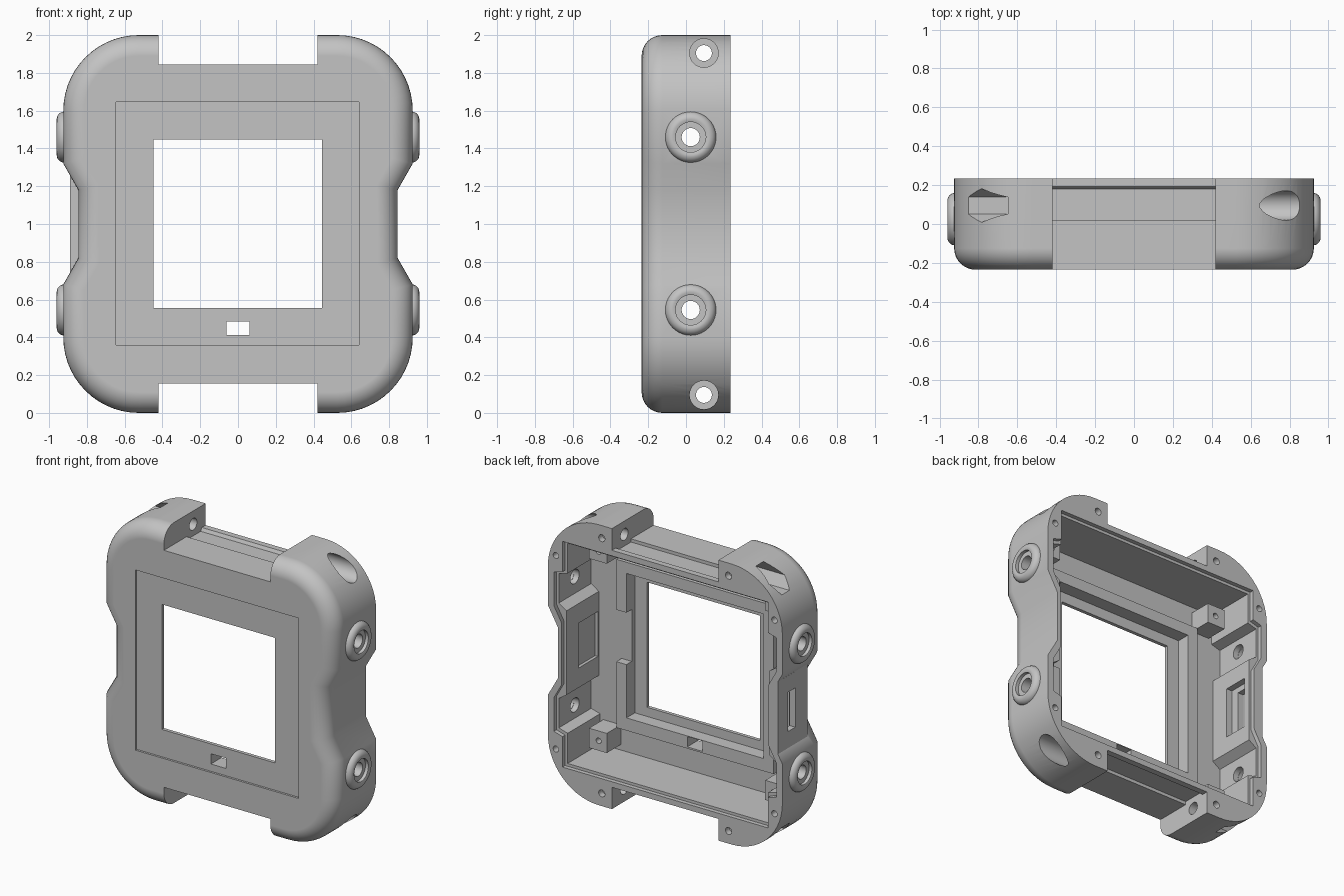
import bpy, bmesh, math

old = bpy.data.objects.get("Cube")
if old:
    bpy.data.objects.remove(old, do_unlink=True)

grey = bpy.data.materials.new("plain_grey")
grey.use_nodes = True
COLOUR = (0.55, 0.55, 0.55, 1)
grey.diffuse_color = COLOUR
grey.node_tree.nodes["Principled BSDF"].inputs["Base Color"].default_value = COLOUR
BACK = 0.235
FRONT = -0.235


def make(name, loops, closed=False):
    """Skin equal-length loops of points; cap the ends, or close into a ring."""
    bm = bmesh.new()
    rings = [[bm.verts.new(p) for p in loop] for loop in loops]
    n = len(rings[0])
    pairs = list(zip(rings, rings[1:]))
    if closed:
        pairs.append((rings[-1], rings[0]))
    else:
        bm.faces.new(rings[0])
        bm.faces.new(rings[-1])
    for a, b in pairs:
        for i in range(n):
            j = (i + 1) % n
            bm.faces.new((a[i], a[j], b[j], b[i]))
    bmesh.ops.recalc_face_normals(bm, faces=bm.faces)
    me = bpy.data.meshes.new(name)
    bm.to_mesh(me)
    bm.free()
    me.materials.append(grey)
    ob = bpy.data.objects.new(name, me)
    bpy.context.collection.objects.link(ob)
    return ob


def prism(poly, axis, a, b, name="cutter"):
    """Extrude (x, z) along y, or (y, z) along x."""
    if axis == "y":
        return make(name, [[(u, t, v) for u, v in poly] for t in (a, b)])
    return make(name, [[(t, u, v) for u, v in poly] for t in (a, b)])


def box(x0, x1, y0, y1, z0, z1, name="cutter"):
    return prism([(x0, z0), (x1, z0), (x1, z1), (x0, z1)], "y", y0, y1, name)


def circle(cu, cv, r, n=32):
    return [(cu + r * math.cos(2 * math.pi * i / n),
             cv + r * math.sin(2 * math.pi * i / n)) for i in range(n)]


def combine(ob, tool, operation="DIFFERENCE"):
    mod = ob.modifiers.new("bool", "BOOLEAN")
    mod.operation = operation
    mod.solver = "EXACT"
    mod.object = tool
    bpy.context.view_layer.objects.active = ob
    bpy.ops.object.modifier_apply(modifier=mod.name)
    bpy.data.objects.remove(tool, do_unlink=True)


def mirrored(lower):
    """Complete a lower right run of (x, z) points into a four-way symmetric loop."""
    right = lower + [(x, 2 - z) for x, z in reversed(lower)]
    return right + [(-x, z) for x, z in reversed(right)]


def inset(poly, d):
    """Move a counter-clockwise outline inward by d."""
    out = []
    n = len(poly)
    for i, (x, z) in enumerate(poly):
        (ax, az), (bx, bz) = poly[i - 1], poly[(i + 1) % n]
        l1, l2 = math.hypot(x - ax, z - az), math.hypot(bx - x, bz - z)
        n1 = (-(z - az) / l1, (x - ax) / l1)
        n2 = (-(bz - z) / l2, (bx - x) / l2)
        k = d / (1 + n1[0] * n2[0] + n1[1] * n2[1])
        out.append((x + k * (n1[0] + n2[0]), z + k * (n1[1] + n2[1])))
    return out


# Case shell: waisted rounded outline with a rounded front edge
R, FILLET = 0.4, 0.11
corner = [(0.525 + R * math.sin(math.pi / 2 * i / 14),
           R - R * math.cos(math.pi / 2 * i / 14)) for i in range(15)]
outline = mirrored(corner + [(0.925, 0.68), (0.845, 0.82)])
loops = [[(x, BACK, z) for x, z in outline]]
for i in range(9):
    a = math.pi / 2 * i / 8
    y = FRONT + FILLET * (1 - math.sin(a))
    loops.append([(x, y, z) for x, z in inset(outline, FILLET * (1 - math.cos(a)))])
case = make("case_shell", loops)

# Raised side plate on the right-hand waist
combine(case, box(-0.89, -0.83, -0.1, BACK, 0.742, 1.258), "UNION")

# Inner cavity, widened around the side bolts, and the sealing ledge in the rim
cavity = [(0.79, 0.215), (0.79, 0.43), (0.86, 0.45), (0.86, 0.66), (0.80, 0.70)]
ledge = [(0.81, 0.195), (0.81, 0.412), (0.878, 0.432), (0.878, 0.672), (0.817, 0.78)]
combine(case, prism(mirrored(cavity), "y", -0.16, 0.3))
combine(case, prism(mirrored(ledge), "y", 0.205, 0.3))

# Screen retaining frame with an open gap on the left, then the screen pocket
combine(case, box(-0.62, 0.62, -0.18, -0.10, 0.40, 1.60), "UNION")
combine(case, box(-0.54, 0.54, -0.195, 0.1, 0.49, 1.52))
combine(case, box(0.5, 0.65, -0.16, 0.1, 0.87, 1.24))

# Shallow front recess, window and small slot
combine(case, box(-0.645, 0.64, -0.3, -0.22, 0.36, 1.645))
combine(case, box(-0.447, 0.445, -0.3, 0.1, 0.555, 1.447))
combine(case, box(-0.06, 0.06, -0.3, 0.1, 0.412, 0.485))

# Top and bottom gaps between the lugs, with a stepped trough
gap = [(-0.3, 1.845), (0.02, 1.845), (0.02, 1.822), (0.18, 1.822), (0.192, 1.845),
       (0.3, 1.845), (0.3, 2.1), (-0.3, 2.1)]
combine(case, prism(gap, "x", -0.42, 0.42))
combine(case, prism([(y, 2 - z) for y, z in gap], "x", -0.42, 0.42))

for z in (0.095, 1.905):
    # Pin holes through the lugs: round pocket one side, hexagonal the other
    for s in (-1, 1):
        combine(case, prism(circle(0.095, z, 0.042), "x", s * 0.4, s * 1.0))
    combine(case, prism(circle(0.095, z, 0.076), "x", 0.55, 1.0))
    combine(case, prism(circle(0.095, z, 0.087, 6), "x", -1.0, -0.55))

# Screw holes in the back rim and bolt holes through the sides
for s in (-1, 1):
    for z in (0.09, 1.91):
        combine(case, prism(circle(s * 0.5, z, 0.025, 16), "y", 0.19, 0.3))
    for z in (0.31, 1.69):
        combine(case, prism(circle(s * 0.862, z, 0.022, 16), "y", 0.12, 0.3))
    for z in (0.545, 1.46):
        combine(case, prism(circle(0.025, z, 0.05), "x", s * 0.7, s * 1.0))

# Shallow pocket in the left inner wall; pocket and through slot in the right one
combine(case, box(0.7, 0.822, -0.15, 0.07, 0.84, 1.16))
combine(case, box(-0.845, -0.7, -0.02, 0.16, 0.82, 1.18))
combine(case, box(-1.0, -0.7, 0.04, 0.12, 0.86, 1.14))
parts = [case]

# Rounded collars around the side bolt holes: (radius, x) profile
collar = [(0.048, 0.9), (0.135, 0.9)]
collar += [(0.095 + 0.04 * math.cos(a), 0.92 + 0.04 * math.sin(a))
           for a in [math.pi / 2 * i / 6 for i in range(7)]]
collar += [(0.08, 0.955), (0.08, 0.932), (0.048, 0.932)]
SEG = 40
for s, side in ((1, "left"), (-1, "right")):
    for z, level in ((0.545, "lower"), (1.46, "upper")):
        rings = []
        for k in range(SEG):
            a = 2 * math.pi * k / SEG
            rings.append([(s * x, 0.025 + r * math.cos(a), z + r * math.sin(a))
                          for r, x in collar])
        parts.append(make(f"{level}_{side}_bolt_collar", rings, closed=True))

# Board mounting posts in the inner corners
for s, side in ((1, "left"), (-1, "right")):
    for z, level in ((0.325, "lower"), (1.675, "upper")):
        x0, x1 = sorted((s * 0.625, s * 0.765))
        post = box(x0, x1, -0.18, 0.0, z - 0.07, z + 0.07, f"{level}_{side}_board_post")
        combine(post, prism(circle(s * 0.69, z, 0.02, 12), "y", -0.08, 0.1))
        parts.append(post)

# Smooth the rounded surfaces, keep machined edges crisp
bpy.ops.object.select_all(action="DESELECT")
for ob in parts:
    ob.select_set(True)
bpy.context.view_layer.objects.active = case
bpy.ops.object.shade_smooth_by_angle(angle=math.radians(31))
mod = case.modifiers.new("weighted_normals", "WEIGHTED_NORMAL")
mod.keep_sharp = True
